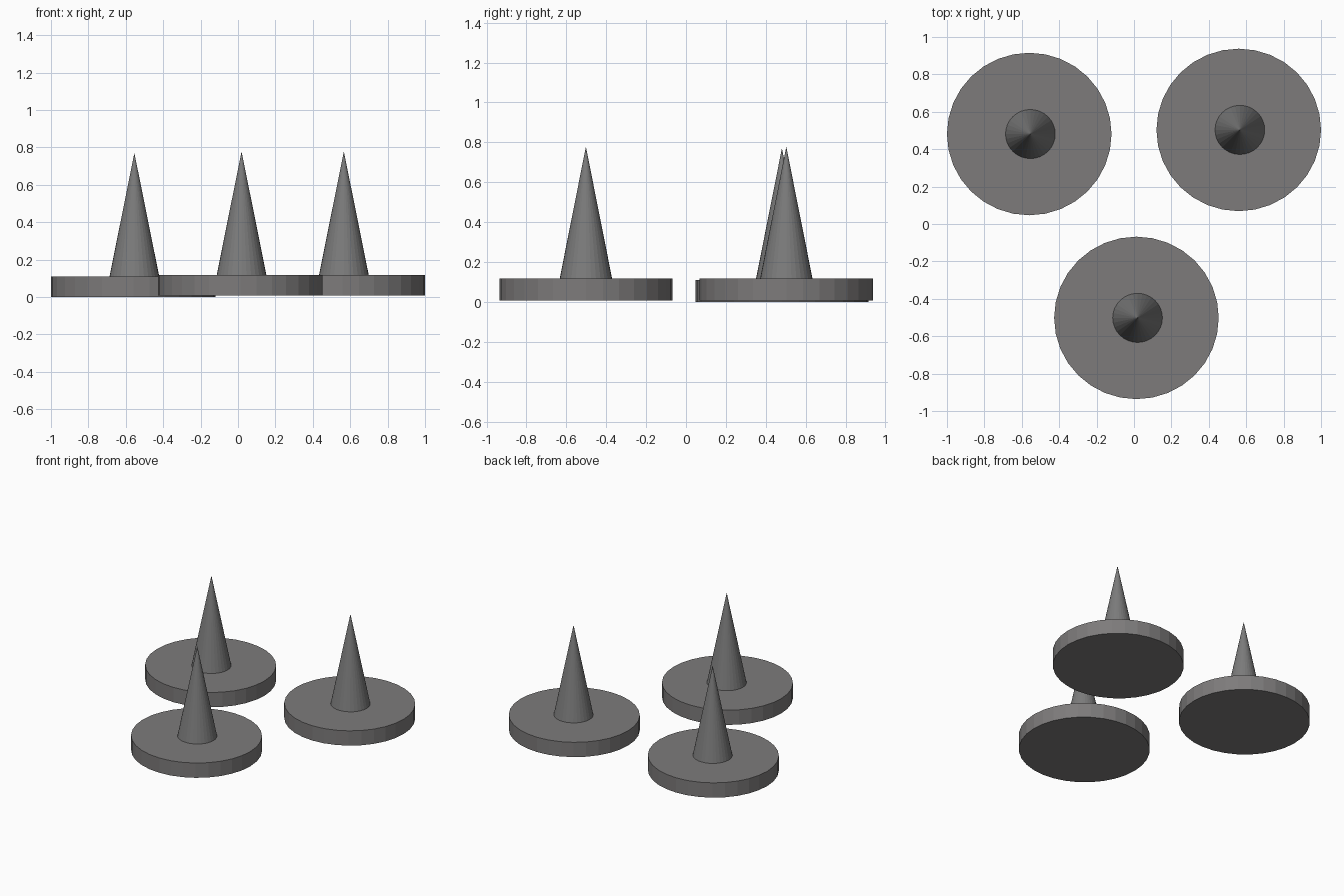
import bpy

if "Cube" in bpy.data.objects:
    bpy.data.objects.remove(bpy.data.objects["Cube"])

# Dark grey for all parts, very slightly warm on the bases
disc_grey = bpy.data.materials.new("disc_grey")
disc_grey.diffuse_color = (0.205, 0.198, 0.198, 1)
disc_grey.use_nodes = True
disc_grey.node_tree.nodes["Principled BSDF"].inputs["Base Color"].default_value = disc_grey.diffuse_color
spike_grey = bpy.data.materials.new("spike_grey")
spike_grey.diffuse_color = (0.2, 0.2, 0.2, 1)
spike_grey.use_nodes = True
spike_grey.node_tree.nodes["Principled BSDF"].inputs["Base Color"].default_value = spike_grey.diffuse_color


def cone_part(name, location, r_bottom, r_top, z0, z1, material):
    """Upright 32-sided cone or cylinder between two heights."""
    x, y = location
    bpy.ops.mesh.primitive_cone_add(
        vertices=32, radius1=r_bottom, radius2=r_top, depth=z1 - z0,
        location=(x, y, (z0 + z1) / 2))
    part = bpy.context.object
    part.name = name
    part.scale.y = 0.987
    bpy.ops.object.transform_apply(location=False, rotation=False, scale=True)
    part.data.materials.append(material)


def spike_foot(side, x, y, z):
    # Flat round base
    cone_part(f"{side}_base_disc", (x, y), 0.44, 0.44, z, z + 0.109, disc_grey)
    # Pointed spike standing on the base
    cone_part(f"{side}_spike", (x + 0.006, y), 0.133, 0.0, z + 0.109, z + 0.77, spike_grey)


# Three spike feet in a triangle
spike_foot("left", -0.56, 0.481, 0.0)
spike_foot("right", 0.56, 0.503, 0.008)
spike_foot("front", 0.013, -0.502, 0.008)
